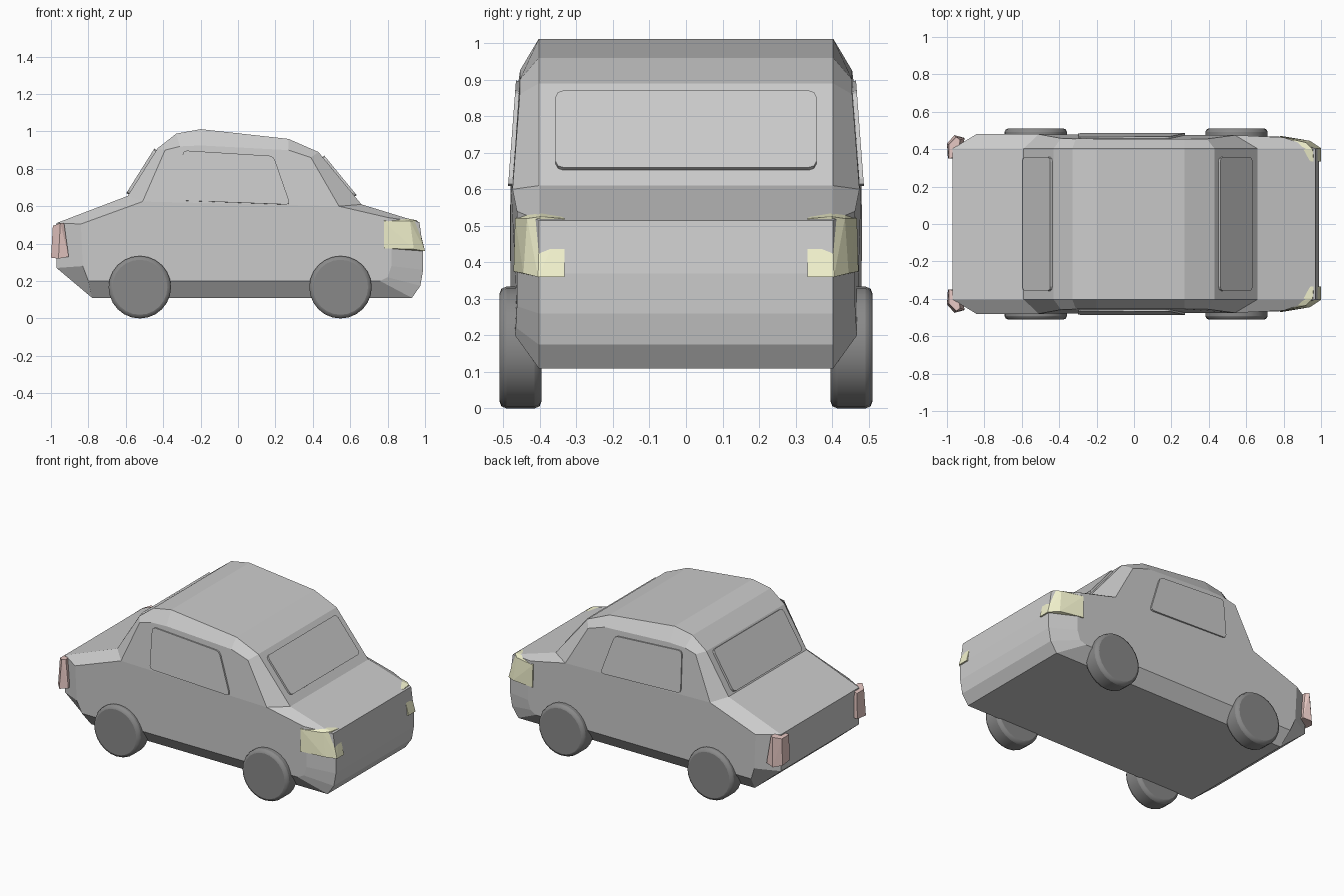
import bpy, bmesh, math
from mathutils import Vector

if "Cube" in bpy.data.objects:
    bpy.data.objects.remove(bpy.data.objects["Cube"])


def make_object(name, bm, color=None):
    bmesh.ops.recalc_face_normals(bm, faces=bm.faces[:])
    mesh = bpy.data.meshes.new(name)
    bm.to_mesh(mesh)
    bm.free()
    obj = bpy.data.objects.new(name, mesh)
    bpy.context.collection.objects.link(obj)
    if color:
        mat = bpy.data.materials.new(name + "_colour")
        mat.diffuse_color = (*color, 1)
        mat.use_nodes = True
        mat.node_tree.nodes["Principled BSDF"].inputs["Base Color"].default_value = mat.diffuse_color
        mesh.materials.append(mat)
    return obj


def hull(name, points, color):
    bm = bmesh.new()
    for p in points:
        bm.verts.new(p)
    res = bmesh.ops.convex_hull(bm, input=bm.verts[:])
    junk = [g for g in res["geom_interior"] if isinstance(g, bmesh.types.BMVert)]
    if junk:
        bmesh.ops.delete(bm, geom=junk, context='VERTS')
    bmesh.ops.dissolve_limit(bm, angle_limit=math.radians(2),
                             verts=bm.verts[:], edges=bm.edges[:])
    return make_object(name, bm, color)


def slab(name, points, direction, depth):
    # Thin pane, sunk into the body, with clipped corners
    d = Vector(direction).normalized() * depth
    bm = bmesh.new()
    face = bm.faces.new([bm.verts.new(Vector(p) + d) for p in points])
    bmesh.ops.bevel(bm, geom=face.verts[:], offset=0.022, segments=2,
                    affect='VERTICES', profile=0.5)
    ext = bmesh.ops.extrude_face_region(bm, geom=bm.faces[:], use_keep_orig=True)
    verts = [g for g in ext["geom"] if isinstance(g, bmesh.types.BMVert)]
    bmesh.ops.translate(bm, verts=verts, vec=-2 * d)
    return make_object(name, bm)


# Body: centre profile (x, z) and matching outline of the side panel (x, y, z)
profile = [(-0.78, 0.11), (-0.97, 0.27), (-0.97, 0.51), (-0.59, 0.655),
           (-0.43, 0.91), (-0.33, 0.988), (-0.20, 1.012), (0.27, 0.96),
           (0.43, 0.89), (0.66, 0.61), (0.97, 0.515), (0.99, 0.37),
           (0.99, 0.26), (0.975, 0.175), (0.93, 0.11)]
side = [(-0.80, 0.47, 0.20), (-0.83, 0.48, 0.28), (-0.84, 0.482, 0.505),
        (-0.51, 0.48, 0.625), (-0.39, 0.458, 0.90), (-0.31, 0.455, 0.92),
        (-0.20, 0.455, 0.925), (0.27, 0.455, 0.90), (0.39, 0.455, 0.86),
        (0.54, 0.475, 0.60), (0.80, 0.463, 0.54), (0.82, 0.463, 0.38),
        (0.82, 0.463, 0.28), (0.80, 0.463, 0.22), (0.76, 0.468, 0.20)]

bm = bmesh.new()
n = len(profile)
edges = []
for s in (1, -1):
    inner = [bm.verts.new((x, s * 0.403, z)) for x, z in profile]
    outer = [bm.verts.new((x, s * y, z)) for x, y, z in side]
    edges.append(inner)
    for i in range(n):
        j = (i + 1) % n
        bm.faces.new((inner[i], inner[j], outer[j], outer[i]))
    bm.faces.new(outer[3:10])                    # cabin side
    bm.faces.new(outer[:4] + outer[9:])          # lower side
for i in range(n):
    j = (i + 1) % n
    bm.faces.new((edges[0][i], edges[0][j], edges[1][j], edges[1][i]))
make_object("car_body", bm)

# Windscreen and rear window
slab("windscreen", [(0.625, -0.357, 0.652), (0.625, 0.357, 0.652),
                    (0.452, 0.357, 0.863), (0.452, -0.357, 0.863)],
     (0.28, 0, 0.23), 0.012)
slab("rear_window", [(-0.585, -0.357, 0.663), (-0.585, 0.357, 0.663),
                     (-0.436, 0.357, 0.90), (-0.436, -0.357, 0.90)],
     (-0.255, 0, 0.16), 0.014)

for s, label in ((1, "left"), (-1, "right")):
    # Side windows follow the inward lean of the cabin
    outline = [(-0.30, 0.63), (-0.295, 0.898), (0.19, 0.868), (0.28, 0.608)]
    slab("side_window_" + label,
         [(x, s * (0.478 - (z - 0.61) * 0.075), z) for x, z in outline],
         (0, s, 0.075), 0.009)

    # Headlights wrap around the front corners
    head = [(0.82, 0.333, 0.54), (0.96, 0.333, 0.52), (1.0, 0.333, 0.36),
            (0.82, 0.333, 0.36), (0.80, 0.39, 0.555), (0.955, 0.40, 0.525),
            (1.0, 0.405, 0.36), (0.78, 0.44, 0.548), (0.92, 0.435, 0.52),
            (0.94, 0.445, 0.37), (0.78, 0.468, 0.52), (0.78, 0.472, 0.375),
            (0.88, 0.455, 0.38)]
    hull("headlight_" + label, [(x, s * y, z) for x, y, z in head], (0.9, 0.9, 0.62))

    # Tail lights
    tail = [(-0.995, 0.35, 0.33), (-1.0, 0.43, 0.325), (-0.96, 0.475, 0.32),
            (-0.905, 0.46, 0.33), (-0.93, 0.35, 0.33),
            (-0.99, 0.35, 0.495), (-0.99, 0.425, 0.495), (-0.95, 0.465, 0.51),
            (-0.93, 0.45, 0.51), (-0.94, 0.36, 0.51)]
    hull("tail_light_" + label, [(x, s * y, z) for x, y, z in tail], (0.8, 0.58, 0.55))

    # Wheels
    for x, end in ((-0.525, "rear"), (0.548, "front")):
        bpy.ops.mesh.primitive_cylinder_add(vertices=24, radius=0.167, depth=0.116,
                                            location=(x, s * 0.453, 0.167),
                                            rotation=(math.pi / 2, 0, 0))
        wheel = bpy.context.object
        wheel.name = f"wheel_{end}_{label}"
        bev = wheel.modifiers.new("Bevel", 'BEVEL')
        bev.width = 0.02
        bev.segments = 2
        bev.limit_method = 'ANGLE'
        bev.angle_limit = math.radians(40)
        bpy.ops.object.shade_smooth_by_angle(angle=math.radians(35))
        mat = bpy.data.materials.get("tyre") or bpy.data.materials.new("tyre")
        mat.diffuse_color = (0.25, 0.25, 0.25, 1)
        mat.use_nodes = True
        mat.node_tree.nodes["Principled BSDF"].inputs["Base Color"].default_value = mat.diffuse_color
        wheel.data.materials.append(mat)
